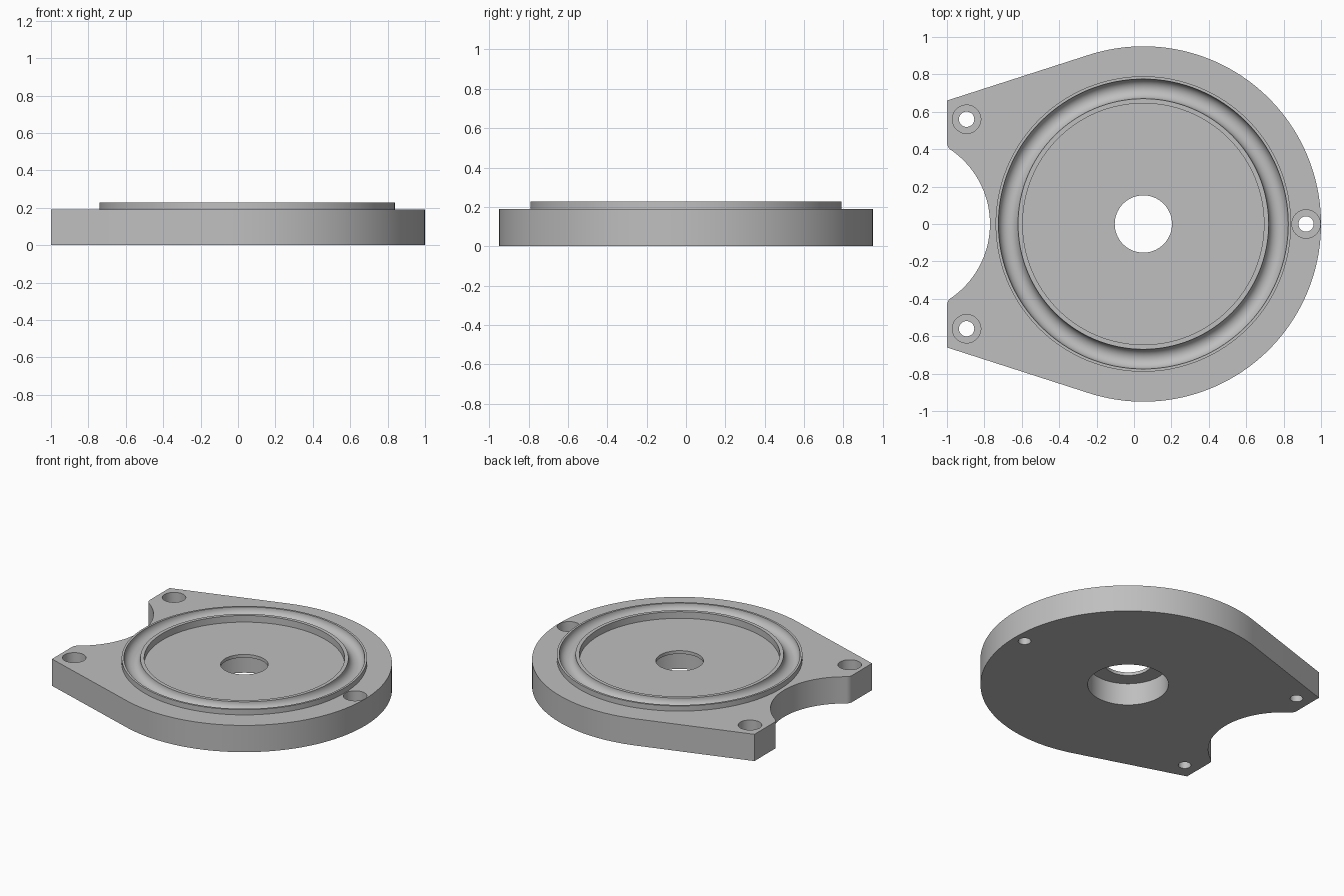
import bpy, bmesh
from math import sin, cos, acos, atan2, hypot, pi, sqrt

old = bpy.data.objects.get("Cube")
if old:
    bpy.data.objects.remove(old, do_unlink=True)

CX, R = 0.05, 0.95          # disc centre and radius
PLATE_TOP, COLLAR_TOP, FLOOR = 0.19, 0.227, 0.18

grey = bpy.data.materials.new("plain grey")
grey.use_nodes = True
grey.diffuse_color = (0.52, 0.52, 0.52, 1)
grey.node_tree.nodes["Principled BSDF"].inputs["Base Color"].default_value = (0.52, 0.52, 0.52, 1)


def arc(cx, cy, r, a0, a1, n):
    return [(cx + r * cos(a0 + (a1 - a0) * i / n),
             cy + r * sin(a0 + (a1 - a0) * i / n)) for i in range(n + 1)]


def prism(name, points, z0, z1):
    """Extrude a flat outline from z0 up to z1."""
    bm = bmesh.new()
    face = bm.faces.new([bm.verts.new((x, y, z0)) for x, y in points])
    top = bmesh.ops.extrude_face_region(bm, geom=[face])["geom"]
    bmesh.ops.translate(bm, vec=(0, 0, z1 - z0),
                        verts=[v for v in top if isinstance(v, bmesh.types.BMVert)])
    bmesh.ops.recalc_face_normals(bm, faces=bm.faces)
    mesh = bpy.data.meshes.new(name)
    bm.to_mesh(mesh)
    bm.free()
    obj = bpy.data.objects.new(name, mesh)
    bpy.context.collection.objects.link(obj)
    mesh.materials.append(grey)
    return obj


def cylinder(name, x, y, r, z0, z1, n=128):
    return prism(name, arc(x, y, r, 0, 2 * pi, n)[:-1], z0, z1)


def combine(target, tool, operation):
    """Apply a boolean and discard the tool."""
    tool.hide_render = True
    mod = target.modifiers.new("shape", "BOOLEAN")
    mod.operation, mod.solver, mod.object = operation, "EXACT", tool
    bpy.context.view_layer.objects.active = target
    bpy.ops.object.modifier_apply(modifier=mod.name)
    bpy.data.objects.remove(tool, do_unlink=True)


# Plate outline: disc, tangent flanks, two ears and a scooped side
ear_y = 0.66
tangent = atan2(ear_y, -1 - CX) - acos(R / hypot(1 + CX, ear_y))
scoop_x, scoop_r, fillet = -1.25, 0.48, 0.05
fy = sqrt((scoop_r + fillet) ** 2 - (-1 + fillet - scoop_x) ** 2)
scoop_a = atan2(fy, -1 + fillet - scoop_x)
outline = arc(CX, 0, R, -tangent, tangent, 128)
outline += [(-1, ear_y)]
outline += arc(-1 + fillet, fy, fillet, pi, pi + scoop_a, 8)
outline += arc(scoop_x, 0, scoop_r, scoop_a, -scoop_a, 40)[1:-1]
outline += arc(-1 + fillet, -fy, fillet, pi - scoop_a, pi, 8)
outline += [(-1, -ear_y)]
plate = prism("mounting_plate", outline, 0, PLATE_TOP)

# Raised collar with a round groove and a recessed floor
combine(plate, cylinder("collar", CX, 0, 0.79, 0.1, COLLAR_TOP), "UNION")
combine(plate, cylinder("recess_cutter", CX, 0, 0.645, FLOOR, 0.4), "DIFFERENCE")
bpy.ops.mesh.primitive_torus_add(location=(CX, 0, COLLAR_TOP), major_radius=0.7225,
                                 minor_radius=0.0525, major_segments=128, minor_segments=32)
combine(plate, bpy.context.object, "DIFFERENCE")

# Centre bore, wider from below
combine(plate, cylinder("bore_cutter", CX, 0, 0.153, -0.1, 0.4), "DIFFERENCE")
combine(plate, cylinder("lower_bore_cutter", CX, 0, 0.26, -0.1, 0.157), "DIFFERENCE")

# Counterbored screw holes
for x, y in ((-0.895, 0.56), (-0.895, -0.56), (0.92, 0)):
    combine(plate, cylinder("hole_cutter", x, y, 0.041, -0.1, 0.4, 40), "DIFFERENCE")
    combine(plate, cylinder("head_cutter", x, y, 0.076, 0.07, 0.4, 48), "DIFFERENCE")

# One grey finish, smooth curves with crisp edges
plate.data.materials.clear()
plate.data.materials.append(grey)
for face in plate.data.polygons:
    face.material_index = 0
bpy.ops.object.select_all(action="DESELECT")
plate.select_set(True)
bpy.context.view_layer.objects.active = plate
bpy.ops.object.shade_smooth_by_angle(angle=0.5)
